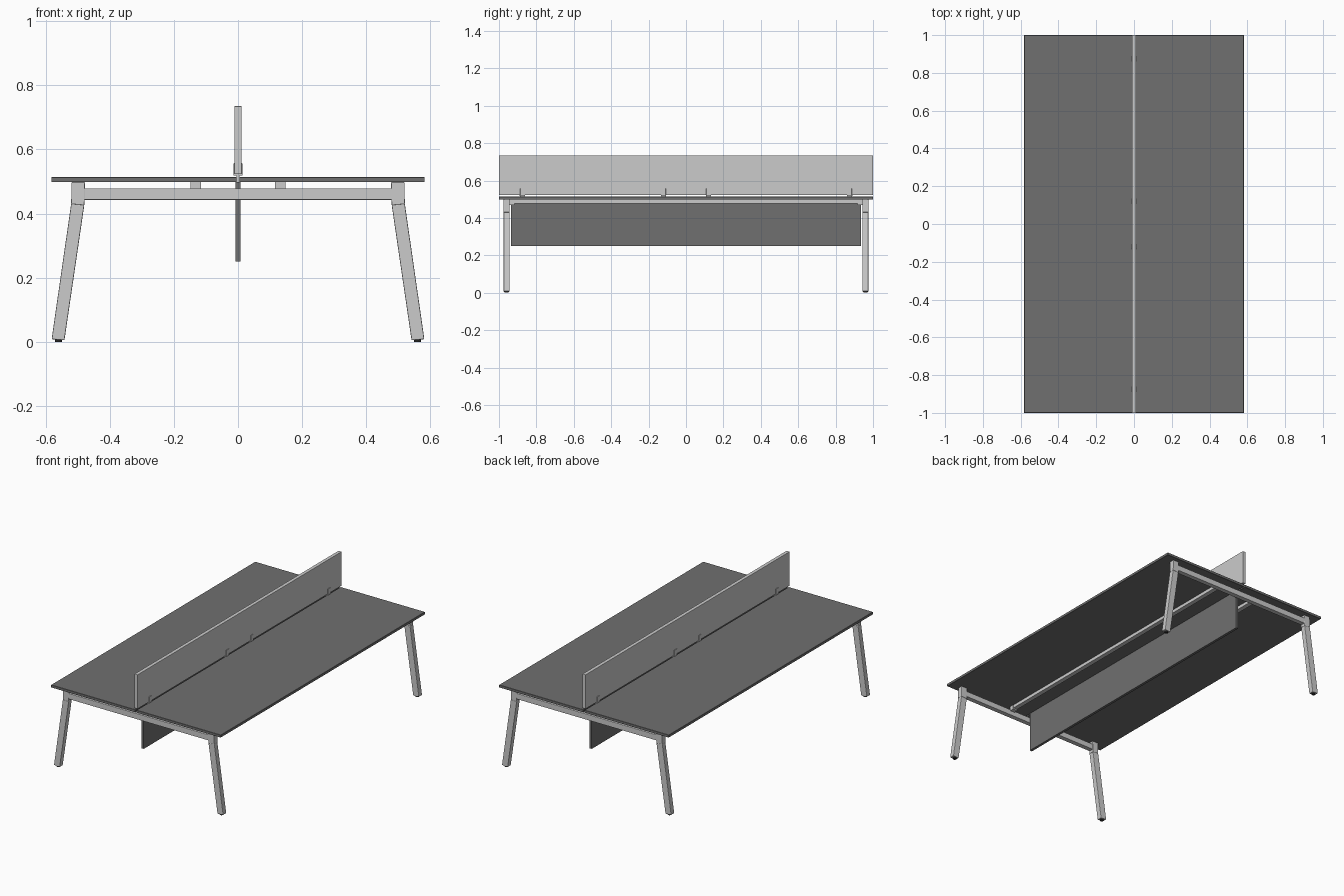
import bpy, bmesh

if "Cube" in bpy.data.objects:
    bpy.data.objects.remove(bpy.data.objects["Cube"])


def finish(name, bm, bevel=0.0, segments=1):
    bmesh.ops.recalc_face_normals(bm, faces=bm.faces)
    me = bpy.data.meshes.new(name)
    bm.to_mesh(me)
    bm.free()
    ob = bpy.data.objects.new(name, me)
    bpy.context.collection.objects.link(ob)
    if bevel:
        m = ob.modifiers.new("bevel", 'BEVEL')
        m.width = bevel
        m.segments = segments
    return ob


def prism(name, profile, y0, y1, bevel=0.0, segments=1):
    """Extrude an x-z profile along y."""
    bm = bmesh.new()
    f = bm.faces.new([bm.verts.new((x, y0, z)) for x, z in profile])
    ext = bmesh.ops.extrude_face_region(bm, geom=[f])
    verts = [v for v in ext["geom"] if isinstance(v, bmesh.types.BMVert)]
    bmesh.ops.translate(bm, verts=verts, vec=(0, y1 - y0, 0))
    return finish(name, bm, bevel, segments)


def box(name, x0, x1, y0, y1, z0, z1, bevel=0.0, segments=1):
    return prism(name, [(x0, z0), (x1, z0), (x1, z1), (x0, z1)], y0, y1, bevel, segments)


def dark(ob, mat):
    ob.data.materials.append(mat)


dark_grey = bpy.data.materials.new("dark_grey")
dark_grey.diffuse_color = (0.16, 0.16, 0.16, 1)
dark_grey.use_nodes = True
dark_grey.node_tree.nodes["Principled BSDF"].inputs["Base Color"].default_value = dark_grey.diffuse_color
black = bpy.data.materials.new("black")
black.diffuse_color = (0.03, 0.03, 0.03, 1)
black.use_nodes = True
black.node_tree.nodes["Principled BSDF"].inputs["Base Color"].default_value = black.diffuse_color

# Two worktops with a narrow slot between them
for s, side in ((-1, "left"), (1, "right")):
    x0, x1 = sorted((s * 0.004, s * 0.582))
    dark(box(side + "_worktop", x0, x1, -1, 1, 0.498, 0.514, 0.001), dark_grey)
    # Long support beam under each top
    xb0, xb1 = sorted((s * 0.118, s * 0.146))
    box(side + "_beam", xb0, xb1, -0.945, 0.945, 0.478, 0.498)

# Hanging panel below and divider screen above
dark(box("modesty_panel", -0.008, 0.008, -0.935, 0.935, 0.25, 0.498), dark_grey)
box("divider_screen", -0.011, 0.011, -1, 1, 0.523, 0.735, 0.002, 2)

# Clamps holding the screen: stem in the slot, foot plate and two cheeks
for i, y in enumerate((-0.875, -0.12, 0.12, 0.875)):
    box(f"clamp_stem_{i}", -0.004, 0.004, y - 0.012, y + 0.012, 0.49, 0.52)
    box(f"clamp_base_{i}", -0.014, 0.014, y - 0.014, y + 0.014, 0.518, 0.5235)
    for s in (-1, 1):
        x0, x1 = sorted((s * 0.0105, s * 0.014))
        box(f"clamp_cheek_{i}_{s}", x0, x1, y - 0.012, y + 0.012, 0.52, 0.557, 0.001)

# End frames: cross rail, corner blocks, splayed legs, feet
for t, end in ((-1, "front"), (1, "back")):
    y0, y1 = sorted((t * 0.943, t * 0.975))
    box(end + "_cross_rail", -0.48, 0.48, y0 + 0.001, y1 - 0.001, 0.443, 0.478, 0.002, 2)
    for s, side in ((-1, "left"), (1, "right")):
        block = [(0.477, 0.498), (0.519, 0.498), (0.52, 0.430), (0.479, 0.426)]
        prism(f"{end}_{side}_corner_block", [(s * x, z) for x, z in block], y0, y1, 0.002, 2)
        leg = [(0.479, 0.427), (0.520, 0.431), (0.581, 0.008), (0.541, 0.005)]
        prism(f"{end}_{side}_leg", [(s * x, z) for x, z in leg], y0, y1, 0.003, 2)
        bm = bmesh.new()
        bmesh.ops.create_cone(bm, cap_ends=True, segments=16, radius1=0.011,
                              radius2=0.011, depth=0.01)
        bmesh.ops.translate(bm, verts=bm.verts, vec=(s * 0.559, t * 0.959, 0.005))
        dark(finish(f"{end}_{side}_foot", bm), black)
        # Small bracket joining the beam to the frame
        xb0, xb1 = sorted((s * 0.116, s * 0.148))
        yb0, yb1 = sorted((t * 0.918, t * 0.946))
        box(f"{end}_{side}_beam_bracket", xb0, xb1, yb0, yb1, 0.470, 0.498)
